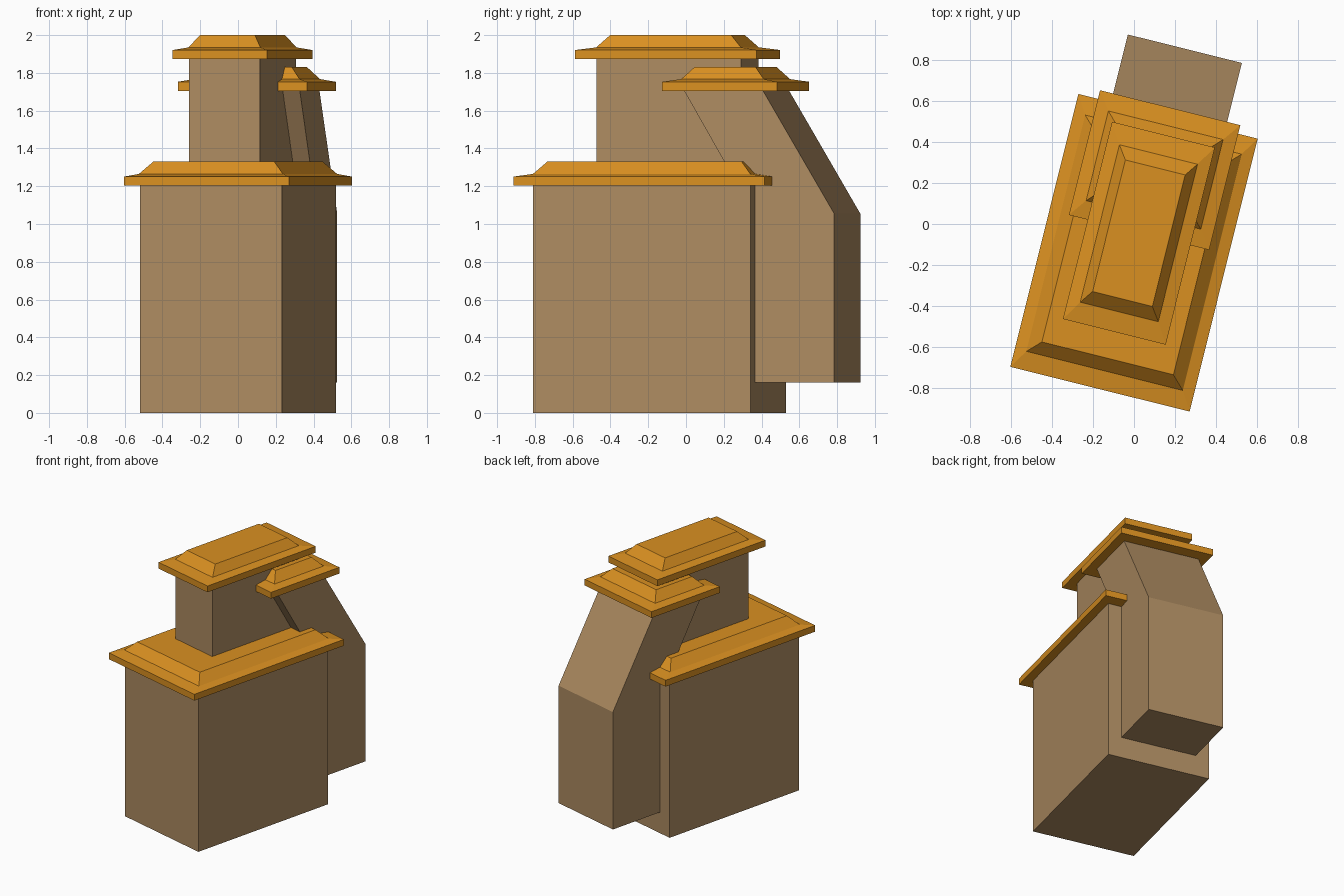
import bpy, bmesh, math
from mathutils import Matrix

if "Cube" in bpy.data.objects:
    bpy.data.objects.remove(bpy.data.objects["Cube"])

# Whole building is turned 14 degrees clockwise about its base centre
PLACE = Matrix.Translation((0, -0.14, 0)) @ Matrix.Rotation(math.radians(-14), 4, 'Z')


def material(name, color):
    m = bpy.data.materials.new(name)
    m.diffuse_color = color
    m.use_nodes = True
    m.node_tree.nodes["Principled BSDF"].inputs["Base Color"].default_value = m.diffuse_color
    return m


WALL = material("tan_wall", (0.42, 0.26, 0.12, 1))
ROOF = material("orange_roof", (0.70, 0.28, 0.015, 1))


def loft(name, mat, rings):
    """Stack of rectangles (half_width, y_front, y_back, z), capped at both ends."""
    bm = bmesh.new()
    loops = []
    for w, y0, y1, z in rings:
        loops.append([bm.verts.new(p) for p in
                      ((-w, y0, z), (w, y0, z), (w, y1, z), (-w, y1, z))])
    for a, b in zip(loops, loops[1:]):
        for i in range(4):
            j = (i + 1) % 4
            bm.faces.new((a[i], a[j], b[j], b[i]))
    bm.faces.new(loops[0][::-1])
    bm.faces.new(loops[-1])
    bmesh.ops.recalc_face_normals(bm, faces=bm.faces)
    mesh = bpy.data.meshes.new(name)
    bm.to_mesh(mesh)
    bm.free()
    mesh.materials.append(mat)
    obj = bpy.data.objects.new(name, mesh)
    obj.matrix_world = PLACE
    bpy.context.collection.objects.link(obj)
    return obj


def roof_cap(name, yc, z, eave, base, top):
    """Overhanging slab with a low hipped block on it; sizes are half extents."""
    steps = ((eave, 0), (eave, 0.048), (base, 0.062), (top, 0.127))
    return loft(name, ROOF, [(w, yc - d, yc + d, z + dz) for (w, d), dz in steps])


# Lower block and its roof
loft("lower_block", WALL, [(0.387, -0.593, 0.593, 0), (0.387, -0.593, 0.593, 1.22)])
roof_cap("lower_roof", 0, 1.203, (0.45, 0.685), (0.393, 0.593), (0.33, 0.53))

# Upper block and its roof
loft("upper_block", WALL, [(0.193, -0.297, 0.493, 1.30), (0.193, -0.297, 0.493, 1.89)])
roof_cap("upper_roof", 0.098, 1.873, (0.258, 0.495), (0.196, 0.395), (0.15, 0.33))

# Rear shaft that leans forward over the lower block, and its roof
loft("rear_shaft", WALL, [(0.286, 0.585, 1.024, 0.16),
                          (0.286, 0.585, 1.024, 1.055),
                          (0.286, 0.20, 0.63, 1.715)])
roof_cap("rear_roof", 0.415, 1.705, (0.352, 0.313), (0.288, 0.225), (0.23, 0.165))
